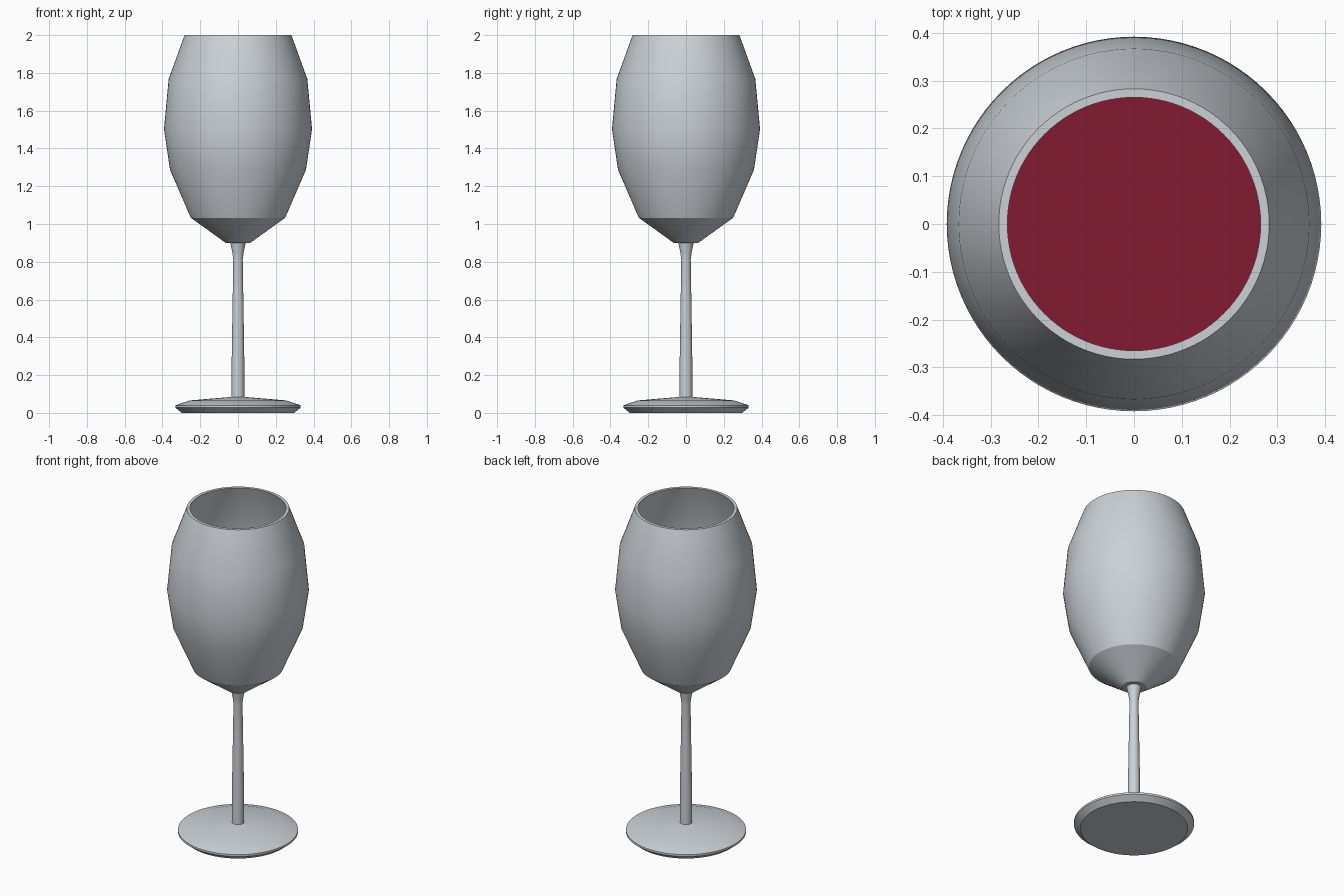
import bpy
import bmesh
from math import radians, tau
from mathutils import Vector

default = bpy.data.objects.get("Cube")
if default:
    bpy.data.objects.remove(default, do_unlink=True)


def make_material(name, colour, roughness):
    mat = bpy.data.materials.new(name)
    mat.use_nodes = True
    mat.diffuse_color = colour
    shader = mat.node_tree.nodes["Principled BSDF"]
    shader.inputs["Base Color"].default_value = colour
    shader.inputs["Roughness"].default_value = roughness
    return mat


def lathe(name, profile, mat, steps=96):
    """Spin a (radius, height) outline around the z axis."""
    bm = bmesh.new()
    verts = [bm.verts.new((r, 0, z)) for r, z in profile]
    edges = [bm.edges.new(pair) for pair in zip(verts, verts[1:])]
    bmesh.ops.spin(bm, geom=verts + edges, cent=Vector(), axis=(0, 0, 1),
                   angle=tau, steps=steps, use_duplicate=False)
    bmesh.ops.remove_doubles(bm, verts=bm.verts, dist=0.0001)
    bmesh.ops.recalc_face_normals(bm, faces=bm.faces)
    mesh = bpy.data.meshes.new(name)
    bm.to_mesh(mesh)
    bm.free()
    mesh.materials.append(mat)
    obj = bpy.data.objects.new(name, mesh)
    bpy.context.collection.objects.link(obj)
    bpy.ops.object.select_all(action="DESELECT")
    obj.select_set(True)
    bpy.context.view_layer.objects.active = obj
    bpy.ops.object.shade_smooth_by_angle(angle=radians(25))


glass = make_material("pale grey glass", (0.6, 0.64, 0.68, 1), 0.2)
red = make_material("dark red wine", (0.228, 0.01, 0.031, 1), 0.3)

# Foot: flat underside, bevelled rim, gently domed top
lathe("foot", [(0, 0), (0.297, 0), (0.332, 0.028), (0.332, 0.04),
               (0.255, 0.066), (0.03, 0.085), (0, 0.085)], glass)

# Stem: slightly tapered, flaring under the bowl
lathe("stem", [(0, 0.075), (0.034, 0.075), (0.033, 0.32), (0.029, 0.56),
               (0.025, 0.81), (0.03, 0.85), (0.042, 0.905), (0, 0.905)],
      glass, 48)

# Bowl: faceted tulip outline with a wall of even thickness
wall = 0.018
outer = [(0.065, 0.9), (0.25, 1.033), (0.36, 1.287),
         (0.392, 1.503), (0.367, 1.768), (0.283, 2.0)]
inner = [(r - wall, z) for r, z in outer]
inner[0] = (inner[0][0], inner[0][1] + wall)
lathe("bowl", [(0, outer[0][1])] + outer + inner[::-1] + [(0, inner[0][1])],
      glass)

# Wine: fills the inside up to the lower shoulder of the bowl
lathe("wine", [(0, inner[0][1])] + inner[:3] + [(0, inner[2][1])], red)
